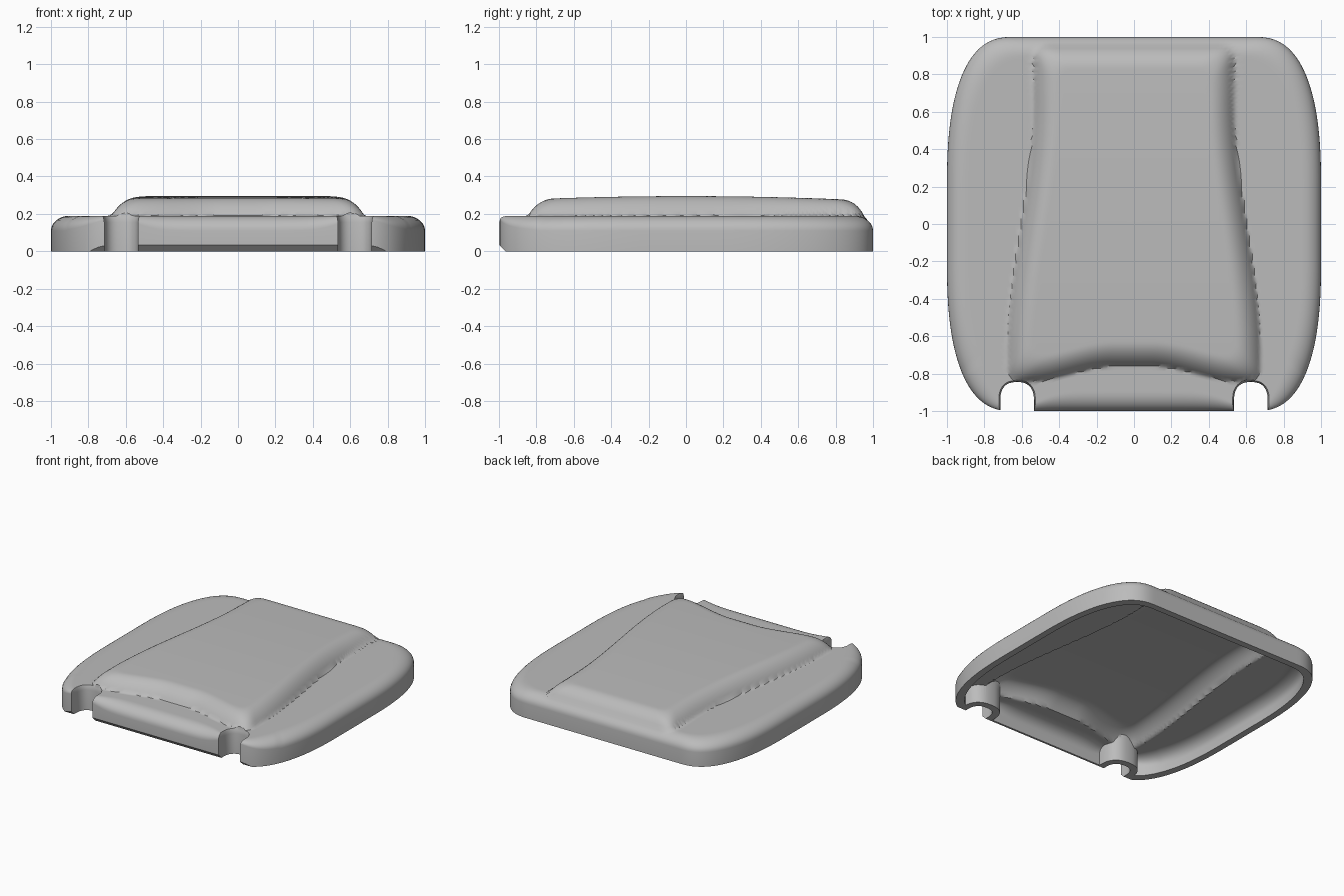
import bpy, bmesh, math

if "Cube" in bpy.data.objects:
    bpy.data.objects.remove(bpy.data.objects["Cube"])

SEGMENTS, RINGS, ROUND_STEPS = 300, 64, 8
RIM_HEIGHT, WALL = 0.19, 0.05

grey = bpy.data.materials.new("plain_grey")
grey.use_nodes = True
grey.diffuse_color = (0.5, 0.5, 0.5, 1)
grey.node_tree.nodes["Principled BSDF"].inputs["Base Color"].default_value = grey.diffuse_color


def smoothstep(t):
    t = min(max(t, 0), 1)
    return t * t * (3 - 2 * t)


def soft_min(a, b, k=0.08):
    h = max(k - abs(a - b), 0) / k
    return min(a, b) - h * h * k / 4


def outline_point(angle):
    """Point of the rounded, almost square plan in one direction."""
    c, s = math.cos(angle), math.sin(angle)
    low, high = 0.5, 1.5
    for _ in range(40):
        r = (low + high) / 2
        fx = max(abs(r * c) - 0.65, 0) / 0.35
        fy = max(abs(r * s) - 0.2, 0) / 0.8
        if fx ** 2.5 + fy ** 2.5 < 1:
            low = r
        else:
            high = r
    return low * c, low * s


def pad_height(x, y):
    """Raised centre panel, wider at the front with a hollowed front edge."""
    half_width = 0.535 + 0.14 * smoothstep((0.65 - y) / 1.35)
    front = -0.76 - 0.085 * smoothstep((abs(x) - 0.1) / 0.48)
    sides = half_width - abs(x)
    d = soft_min(soft_min(sides, 0.96 - y), y - front)
    t = min(max(d / 0.13, 0), 1)
    return (0.105 - 0.025 * y * y) * smoothstep(math.sqrt(t))


def edge_radius(x, y):
    """Rim rounding, tighter beside the front notches."""
    if y > -0.8:
        return 0.1
    return 0.1 - 0.08 * math.exp(-((abs(x) - 0.66) / 0.17) ** 2)


def mesh_object(name, bm):
    bmesh.ops.recalc_face_normals(bm, faces=bm.faces)
    mesh = bpy.data.meshes.new(name)
    bm.to_mesh(mesh)
    bm.free()
    mesh.materials.append(grey)
    obj = bpy.data.objects.new(name, mesh)
    bpy.context.collection.objects.link(obj)
    return obj


def loft(bm, rings):
    loops = [[bm.verts.new(p) for p in ring] for ring in rings]
    for a, b in zip(loops, loops[1:]):
        n = len(a)
        for i in range(n):
            j = (i + 1) % n
            bm.faces.new((a[i], a[j], b[j], b[i]))
    return loops


def cushion_solid(name, scale, drop, bottom):
    outline = [outline_point(math.tau * i / SEGMENTS) for i in range(SEGMENTS)]
    base = [(x * scale, y * scale, bottom) for x, y in outline]
    rings = [base]

    def top_ring(inset, lowered):
        ring = []
        for x, y in outline:
            r = edge_radius(x, y)
            k = scale * inset(r)
            px, py = x * k, y * k
            ring.append((px, py, RIM_HEIGHT - drop - lowered(r) + pad_height(px, py)))
        return ring

    # Rounded rim
    for i in range(ROUND_STEPS + 1):
        a = math.pi / 2 * i / ROUND_STEPS
        rings.append(top_ring(lambda r: 1 - r * (1 - math.cos(a)),
                              lambda r: 0.8 * r * (1 - math.sin(a))))
    # Top surface
    for i in range(1, RINGS):
        k = 1 - i / RINGS
        rings.append(top_ring(lambda r: (1 - r) * k, lambda r: 0))
    bm = bmesh.new()
    loops = loft(bm, rings)
    bm.faces.new(loops[0])
    centre = bm.verts.new((0, 0, RIM_HEIGHT - drop + pad_height(0, 0)))
    last = loops[-1]
    for i in range(SEGMENTS):
        bm.faces.new((last[i], last[(i + 1) % SEGMENTS], centre))
    return mesh_object(name, bm)


def notch_cutter(name, side, grow):
    """Upright slot with a rounded inner end, slightly flared at the top."""
    def ring(z, flare):
        g = 0.09 + grow + flare
        points = [(side * 0.625 - g, -1.2, z)]
        for i in range(25):
            a = math.pi * (1 - i / 24)
            c, s = math.cos(a), math.sin(a)
            points.append((side * 0.625 + g * math.copysign(abs(c) ** 0.8, c),
                           -0.945 + (g + 0.01) * s ** 0.8, z))
        points.append((side * 0.625 + g, -1.2, z))
        return points
    bm = bmesh.new()
    loops = loft(bm, [ring(-0.2, 0), ring(0.155, 0), ring(0.18, 0.004),
                      ring(0.2, 0.012), ring(0.4, 0.012)])
    bm.faces.new(loops[0])
    bm.faces.new(loops[-1])
    return mesh_object(name, bm)


def chamfer_cutter():
    """Wedge that bevels the lower front edge."""
    bm = bmesh.new()
    section = [(-1.1, 0.135), (-0.865, -0.1), (-1.1, -0.1)]
    loops = loft(bm, [[(x, y, z) for y, z in section] for x in (-1.2, 1.2)])
    bm.faces.new(loops[0])
    bm.faces.new(loops[1])
    return mesh_object("front_bevel_cutter", bm)


def cut(target, cutter):
    mod = target.modifiers.new("cut", "BOOLEAN")
    mod.operation, mod.solver, mod.object = "DIFFERENCE", "EXACT", cutter
    bpy.context.view_layer.update()
    graph = bpy.context.evaluated_depsgraph_get()
    mesh = bpy.data.meshes.new_from_object(target.evaluated_get(graph))
    target.modifiers.clear()
    target.data = mesh
    bpy.data.objects.remove(cutter)


# Hollow cushion shell with two strap notches at the front
shell = cushion_solid("seat_cushion_shell", 1, 0, 0)
hollow = cushion_solid("hollow_cutter", 1 - WALL, WALL, -0.1)
for side in (-1, 1):
    cut(shell, notch_cutter("notch_cutter", side, 0))
    cut(hollow, notch_cutter("notch_wall_cutter", side, WALL))
cut(shell, hollow)
cut(shell, chamfer_cutter())

bpy.ops.object.select_all(action="DESELECT")
shell.select_set(True)
bpy.context.view_layer.objects.active = shell
bpy.ops.object.shade_smooth_by_angle(angle=math.radians(35))
